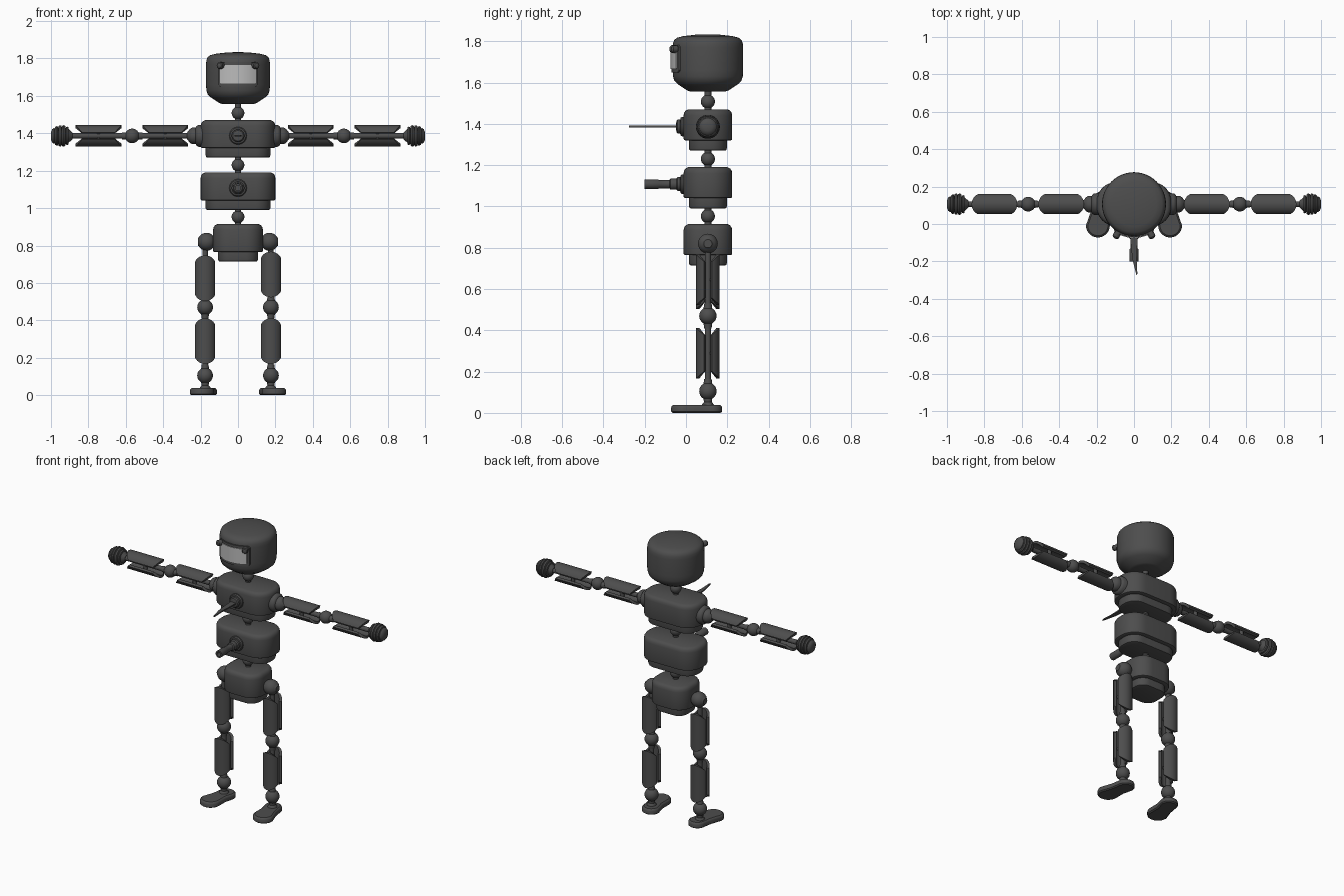
import bpy, bmesh
from math import sin, cos, pi, radians, sqrt
from mathutils import Vector

cube = bpy.data.objects.get("Cube")
if cube:
    bpy.data.objects.remove(cube)

MID = 0.106  # depth of the body's centre line


def material(name, value):
    m = bpy.data.materials.new(name)
    m.use_nodes = True
    col = (value, value, value, 1)
    m.diffuse_color = col
    m.node_tree.nodes["Principled BSDF"].inputs["Base Color"].default_value = col
    return m


DARK = material("dark grey metal", 0.075)
PALE = material("pale grey glass", 0.5)


def finish(name, bm, mat=DARK):
    bmesh.ops.remove_doubles(bm, verts=bm.verts, dist=0.0001)
    bmesh.ops.recalc_face_normals(bm, faces=bm.faces)
    mesh = bpy.data.meshes.new(name)
    bm.to_mesh(mesh)
    bm.free()
    mesh.materials.append(mat)
    obj = bpy.data.objects.new(name, mesh)
    bpy.context.collection.objects.link(obj)
    bpy.ops.object.select_all(action='DESELECT')
    obj.select_set(True)
    bpy.context.view_layer.objects.active = obj
    bpy.ops.object.shade_smooth_by_angle(angle=radians(35))
    return obj


def loft(name, rings, mat=DARK):
    """Skin a stack of closed rings and cap both ends."""
    bm = bmesh.new()
    rows = [[bm.verts.new(p) for p in ring] for ring in rings]
    n = len(rows[0])
    for a, b in zip(rows, rows[1:]):
        for i in range(n):
            j = (i + 1) % n
            bm.faces.new((a[i], a[j], b[j], b[i]))
    bm.faces.new(rows[0])
    bm.faces.new(rows[-1])
    return finish(name, bm, mat)


def lathe(name, centre, axis, profile, seg=32):
    """Revolve (radius, height) pairs around an axis."""
    turn = Vector(axis).to_track_quat('Z', 'Y')
    c = Vector(centre)
    return loft(name, [[c + turn @ Vector((r * cos(2 * pi * i / seg), r * sin(2 * pi * i / seg), h))
                        for i in range(seg)] for r, h in profile])


def ball_joint(name, centre, axis, r, reach, neck):
    """Ball with tapered collars at both ends."""
    ball = [(r * cos(a), r * sin(a)) for a in [radians(d) for d in range(-60, 61, 10)]]
    lathe(name, centre, axis, [(neck, -reach)] + ball + [(neck, reach)], 24)


def rounded_rect(hx, hy, r, z, steps=8):
    pts = []
    for k, (sx, sy) in enumerate(((1, 1), (-1, 1), (-1, -1), (1, -1))):
        for i in range(steps + 1):
            a = pi / 2 * (k + i / steps)
            pts.append((sx * (hx - r) + r * cos(a), MID + sy * (hy - r) + r * sin(a), z))
    return pts


def body_block(name, hx, hy, r, top):
    """Rounded block with a narrower lip underneath."""
    levels = [(.036, -.2), (.029, -.197), (.026, -.188), (.026, -.15), (.008, -.15), (.002, -.147),
              (0, -.14), (0, -.03), (.003, -.016), (.01, -.006), (.022, 0)]
    loft(name, [rounded_rect(hx - d, hy - d, r - d, top + z) for d, z in levels])


def armour(name, centre, axis, normal, half=0.122, r=0.057):
    """Two curved shells on opposite sides of a limb, with trimmed corners."""
    c, u = Vector(centre), Vector(axis)
    for label, n in (("a", Vector(normal)), ("b", -Vector(normal))):
        b = u.cross(n)
        bm = bmesh.new()
        rows = []
        for i in range(15):
            a = radians(20 + 10 * i)
            ln = half - 0.034 * (1 - sin(a)) / (1 - sin(radians(20)))
            p = c + n * r * sin(a) + b * r * cos(a)
            rows.append((bm.verts.new(p - u * ln), bm.verts.new(p + u * ln)))
        for p, q in zip(rows, rows[1:]):
            bm.faces.new((p[0], p[1], q[1], q[0]))
        if bm.faces[:] :
            bm.normal_update()
            bm.faces.ensure_lookup_table()
            f = bm.faces[7]
            if f.normal.dot(n) < 0:
                bmesh.ops.reverse_faces(bm, faces=bm.faces)
        bmesh.ops.solidify(bm, geom=bm.faces[:], thickness=0.016)
        finish(name + "_shell_" + label, bm)
    lathe(name + "_pin", c, normal, [(.012, -.045), (.012, .045)], 12)


def rod(name, start, end, r=0.015):
    a, b = Vector(start), Vector(end)
    lathe(name, a, b - a, [(r, 0), (r, (b - a).length)], 16)


def curved_panel(name, hw, z0, z1, r, depth, cut, mat):
    """Plate wrapped round the front of the head, corners trimmed."""
    bm = bmesh.new()
    xs = [-hw, -hw + cut] + [(hw - cut) * (i / 6 - 1) for i in range(1, 12)] + [hw - cut, hw]
    rows = []
    for k, x in enumerate(xs):
        c = cut if k in (0, len(xs) - 1) else 0
        rows.append([bm.verts.new((x, MID - sqrt(q * q - x * x), z))
                     for q, z in ((r, z0 + c), (r, z1 - c), (r - depth, z1 - c), (r - depth, z0 + c))])
    for a, b in zip(rows, rows[1:]):
        for i in range(4):
            bm.faces.new((a[i], a[i - 1], b[i - 1], b[i]))
    bm.faces.new(rows[0])
    bm.faces.new(rows[-1])
    finish(name, bm, mat)


# Head, visor and bolts
lathe("head", (0, MID, 0), (0, 0, 1),
      [(.085, 1.557), (.1, 1.562), (.145, 1.592), (.162, 1.608), (.169, 1.63), (.171, 1.66), (.171, 1.77),
       (.169, 1.79), (.163, 1.806), (.15, 1.817), (.12, 1.825), (.06, 1.832), (.01, 1.834)], 48)
curved_panel("visor_frame", .108, 1.65, 1.782, .177, .02, .01, DARK)
curved_panel("visor_glass", .096, 1.667, 1.765, .181, .008, .004, PALE)
for s, side in ((1, "left"), (-1, "right")):
    lathe(side + "_visor_bolt", (s * .083, MID - .145, 1.762), (s * .45, -.9, 0),
          [(.018, 0), (.018, .033), (.013, .04), (.004, .043)], 16)

# Torso blocks and spine joints
body_block("chest", .199, .118, .105, 1.47)
body_block("abdomen", .2, .118, .105, 1.19)
body_block("pelvis", .133, .118, .09, .914)
for name, z in (("neck_joint", 1.508), ("upper_spine_joint", 1.23), ("lower_spine_joint", .953)):
    ball_joint(name, (0, MID, z), (0, 0, 1), .034, .05, .017)

# Sockets on the front, one with a blade and one with a nozzle
for name, z in (("blade_socket", 1.387), ("nozzle_socket", 1.108)):
    lathe(name, (0, 0, z), (0, -1, 0), [(.047, -.03), (.047, .02), (.042, .027), (.034, .028),
                                        (.034, .04), (.028, .046), (.015, .048)])
edge = [(-.02, -.03), (-.018, -.1), (-.008, -.19), (.013, -.275),
        (.018, -.265), (.014, -.19), (.018, -.1), (.02, -.03)]
loft("blade", [[(x, y, 1.387 + dz) for x, y in edge] for dz in (-.004, .004)])
lathe("nozzle", (0, 0, 1.108), (0, -1, 0),
      [(.027, .03), (.027, .075), (.02, .08), (.02, .13), (.023, .135), (.023, .2), (.014, .2), (.014, .14)], 24)

for s, side in ((1, "left"), (-1, "right")):
    # Arm
    z = 1.386
    out = (s, 0, 0)
    lathe(side + "_shoulder", (0, MID, z), out,
          [(.058, .18), (.058, .212), (.052, .222), (.044, .226), (.044, .245), (.037, .257), (.018, .272)])
    rod(side + "_arm_rod", (s * .25, MID, z), (s * .93, MID, z))
    armour(side + "_upper_arm", (s * .389, MID, z), out, (0, 0, 1))
    ball_joint(side + "_elbow", (s * .566, MID, z), out, .039, .055, .018)
    armour(side + "_forearm", (s * .746, MID, z), out, (0, 0, 1))
    lathe(side + "_hand", (0, MID, z), out,
          [(.018, .885), (.036, .905), (.046, .907), (.049, .913), (.046, .919), (.042, .921),
           (.054, .924), (.058, .932), (.054, .94), (.047, .942), (.055, .945), (.057, .952),
           (.053, .959), (.045, .961), (.051, .964), (.052, .971), (.047, .978), (.04, .98),
           (.042, .984), (.036, .993), (.02, 1)])

    # Leg
    x = s * .176
    thigh = .645 if s > 0 else .625
    ball_joint(side + "_hip", (s * .168, MID, .82), out, .048, .047, .02)
    rod(side + "_hip_axle", (s * .09, MID, .82), (s * .17, MID, .82), .03)
    rod(side + "_leg_rod", (x, MID, .03), (x, MID, .82))
    armour(side + "_thigh", (x, MID, thigh), (0, 0, 1), (0, 1, 0))
    ball_joint(side + "_knee", (x, MID, .47), (0, 0, 1), .042, .06, .018)
    armour(side + "_shin", (x, MID, .289), (0, 0, 1), (0, 1, 0))
    ball_joint(side + "_ankle", (x, MID, .105), (0, 0, 1), .042, .06, .018)

    # Foot: wide toe turned outward, narrow heel, pinched waist
    toe, heel = Vector((s * .193, -.008, 0)), Vector((s * .168, .12, 0))
    rings = []
    for inset, h in ((.008, 0), (0, .006), (0, .026), (.003, .033), (.01, .038)):
        ring = [toe + (.064 - inset) * Vector((cos(a), sin(a), 0))
                for a in [pi + pi * i / 14 for i in range(15)]]
        ring.append(Vector((s * .181 + .052 - inset, .06, 0)))
        ring += [heel + (.055 - inset) * Vector((cos(a), sin(a), 0))
                 for a in [pi * i / 14 for i in range(15)]]
        ring.append(Vector((s * .181 - .052 + inset, .06, 0)))
        rings.append([p + Vector((0, 0, h)) for p in ring])
    loft(side + "_foot", rings)
    lathe(side + "_foot_collar", (x, MID, 0), (0, 0, 1), [(.03, .03), (.028, .042), (.016, .055)], 20)
